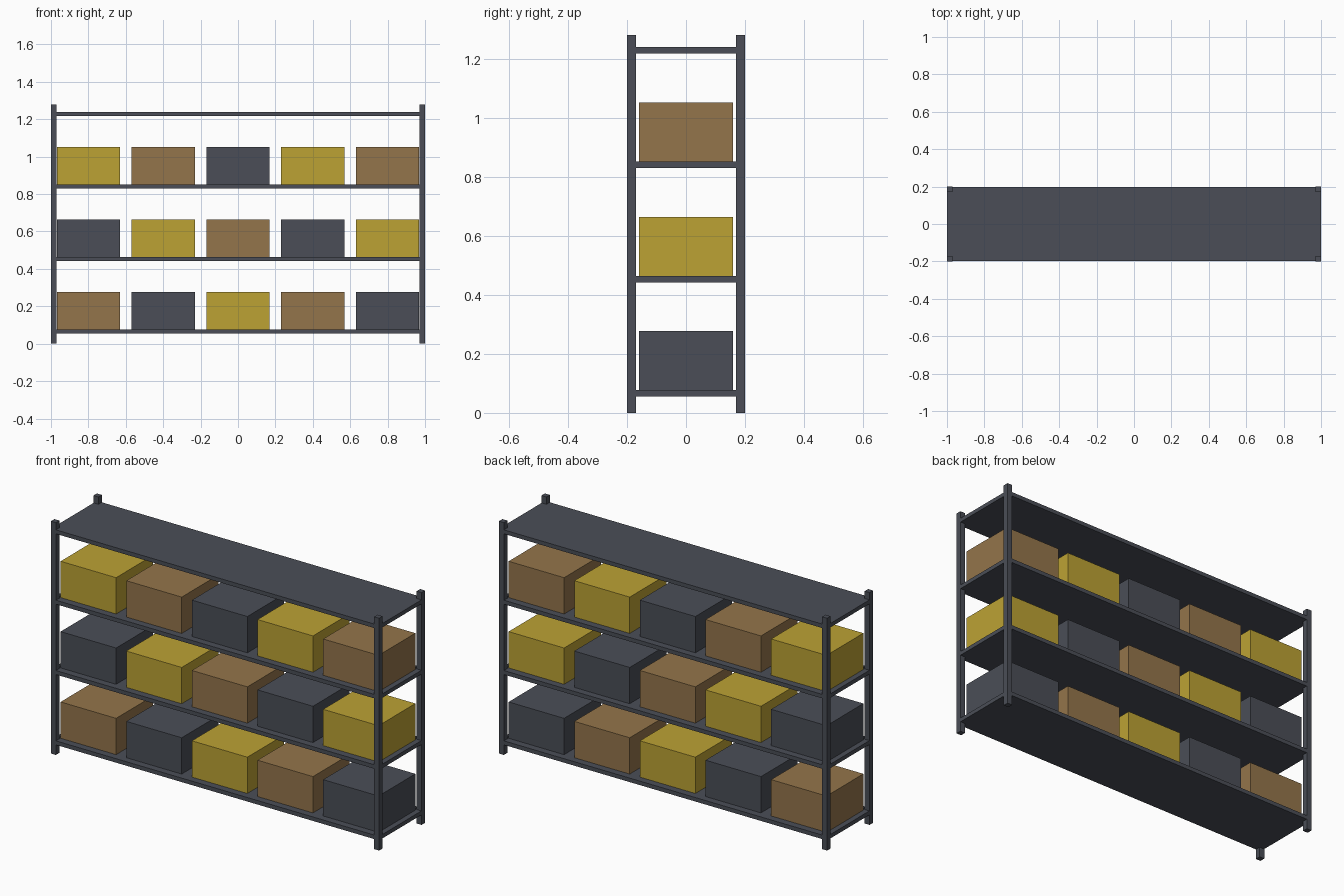
import bpy
import bmesh
from mathutils import Matrix, Vector

cube = bpy.data.objects.get("Cube")
if cube:
    bpy.data.objects.remove(cube, do_unlink=True)


def make_material(name, rgb):
    mat = bpy.data.materials.new(name)
    mat.use_nodes = True
    mat.diffuse_color = (*rgb, 1)
    mat.node_tree.nodes["Principled BSDF"].inputs["Base Color"].default_value = (*rgb, 1)
    return mat


def add_block(name, low, high, mat):
    """Flat-faced box between two opposite corners."""
    low, high = Vector(low), Vector(high)
    size = high - low
    bm = bmesh.new()
    bmesh.ops.create_cube(bm, size=1, matrix=Matrix.Diagonal((*size, 1)))
    mesh = bpy.data.meshes.new(name)
    bm.to_mesh(mesh)
    bm.free()
    mesh.materials.append(mat)
    obj = bpy.data.objects.new(name, mesh)
    obj.location = (low + high) / 2
    bpy.context.collection.objects.link(obj)
    return obj


steel = make_material("dark_grey", (0.069, 0.076, 0.095))
cardboard = make_material("brown", (0.296, 0.178, 0.070))
yellow = make_material("yellow", (0.503, 0.361, 0.034))

HALF_X, HALF_Y, HEIGHT = 1.0, 0.2, 1.28
POST = 0.03
SHELF_THICK = 0.022
SHELF_BASE, SHELF_STEP = 0.055, 0.3875
BOX_X, BOX_Y, BOX_H = 0.169, 0.16, 0.2
INSET = 0.001

# Corner posts
for side, sx in (("right", -1), ("left", 1)):
    for end, sy in (("front", -1), ("back", 1)):
        cx, cy = sx * (HALF_X - POST / 2), sy * (HALF_Y - POST / 2)
        add_block(f"{end}_{side}_post",
                  (cx - POST / 2, cy - POST / 2, 0),
                  (cx + POST / 2, cy + POST / 2, HEIGHT), steel)

# Shelves, with a row of boxes on all but the top one
colours = (cardboard, steel, yellow)
for row in range(4):
    z = SHELF_BASE + row * SHELF_STEP
    top = z + SHELF_THICK
    add_block(f"shelf_{row + 1}",
              (INSET - HALF_X, INSET - HALF_Y, z),
              (HALF_X - INSET, HALF_Y - INSET, top), steel)
    if row == 3:
        continue
    for col in range(5):
        x = (col - 2) * 0.4
        add_block(f"storage_box_{row + 1}_{col + 1}",
                  (x - BOX_X, -BOX_Y, top),
                  (x + BOX_X, BOX_Y, top + BOX_H),
                  colours[(row + col) % 3])
